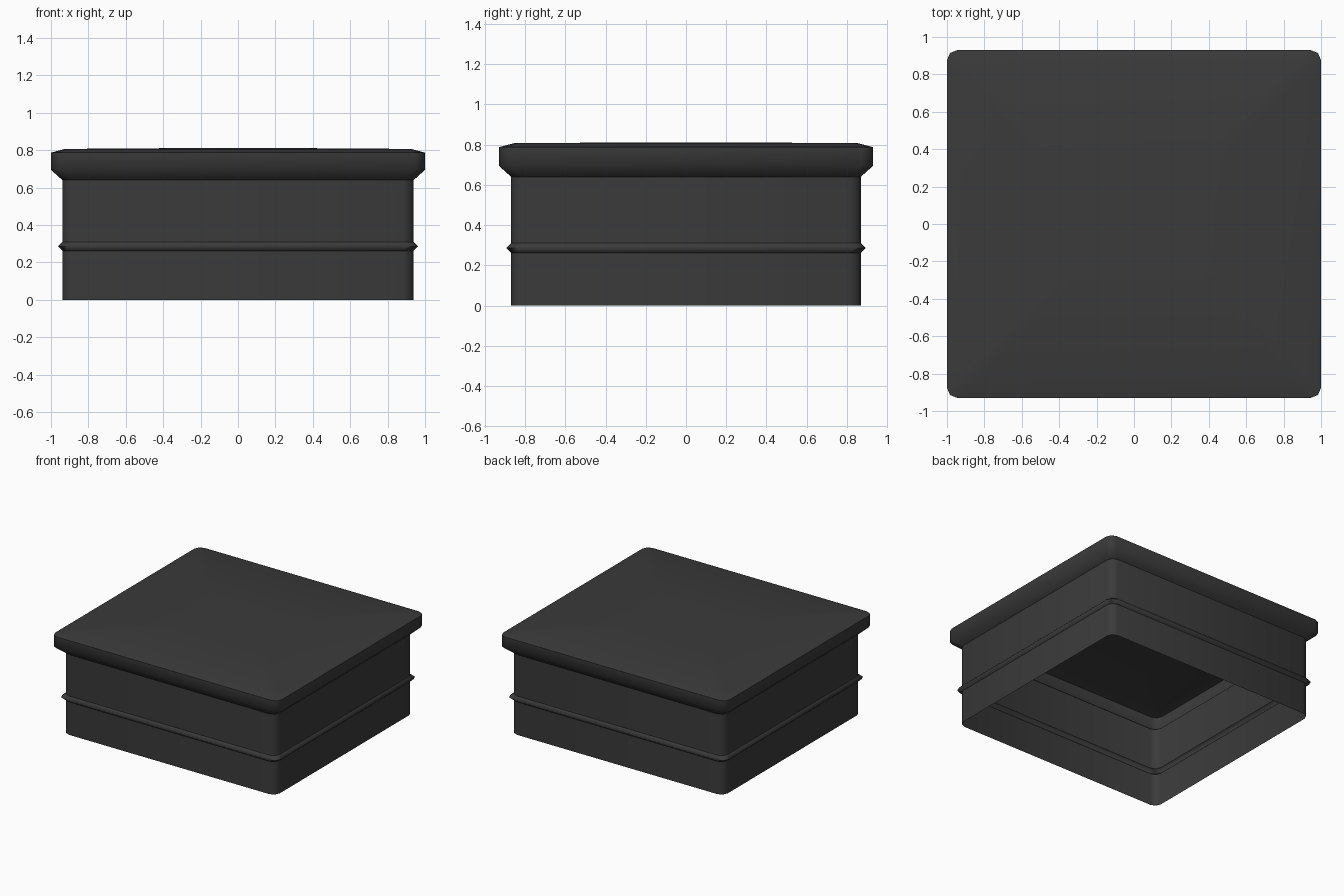
import bpy, bmesh, math

cube = bpy.data.objects.get("Cube")
if cube:
    bpy.data.objects.remove(cube, do_unlink=True)

GREY = (0.043, 0.043, 0.043, 1)
mat = bpy.data.materials.new("charcoal")
mat.use_nodes = True
mat.diffuse_color = GREY
mat.node_tree.nodes["Principled BSDF"].inputs["Base Color"].default_value = GREY

DEPTH_DIFF = 0.07   # the plan is slightly shallower than wide
CORNER = 0.055
SEGMENTS = 2
WALL = 0.939        # half-width of the body
BAND_LOW, BAND_HIGH, WALL_TOP = 0.262, 0.31, 0.64


def ring_points(half, z):
    """Rounded rectangle of half-width `half` at height z."""
    cx, cy = half - CORNER, half - DEPTH_DIFF - CORNER
    points = []
    for quarter, (sx, sy) in enumerate([(1, 1), (-1, 1), (-1, -1), (1, -1)]):
        for i in range(SEGMENTS + 1):
            a = math.pi / 2 * (quarter + i / SEGMENTS)
            points.append((sx * cx + CORNER * math.cos(a),
                           sy * cy + CORNER * math.sin(a), z))
    return points


def loft(name, profile, smooth_angle, close_top=False):
    """Skin a profile of (half-width, z) steps running upwards."""
    bm = bmesh.new()
    rings = [[bm.verts.new(p) for p in ring_points(h, z)] for h, z in profile]
    n = len(rings[0])
    for low, high in zip(rings, rings[1:]):
        for i in range(n):
            j = (i + 1) % n
            bm.faces.new((low[i], low[j], high[j], high[i]))
    if close_top:
        bm.faces.new(rings[-1])
    mesh = bpy.data.meshes.new(name)
    bm.to_mesh(mesh)
    bm.free()
    mesh.materials.append(mat)
    obj = bpy.data.objects.new(name, mesh)
    bpy.context.collection.objects.link(obj)
    bpy.ops.object.select_all(action="DESELECT")
    obj.select_set(True)
    bpy.context.view_layer.objects.active = obj
    bpy.ops.object.shade_smooth_by_angle(angle=math.radians(smooth_angle))


# Thin hollow body, open below
loft("lower_wall", [(WALL, 0), (WALL, BAND_LOW)], 50)
loft("upper_wall", [(WALL, BAND_HIGH), (WALL, WALL_TOP)], 50)

# Pointed trim band joining the two walls
loft("trim_band", [(WALL, BAND_LOW), (0.963, 0.286), (WALL, BAND_HIGH)], 100)

# Overhanging cap with a sloped underside, bevelled rim and faint crown
loft("cap", [(WALL, WALL_TOP), (1.0, 0.695), (1.0, 0.787),
             (0.925, 0.807), (0.35, 0.811)], 65, close_top=True)
